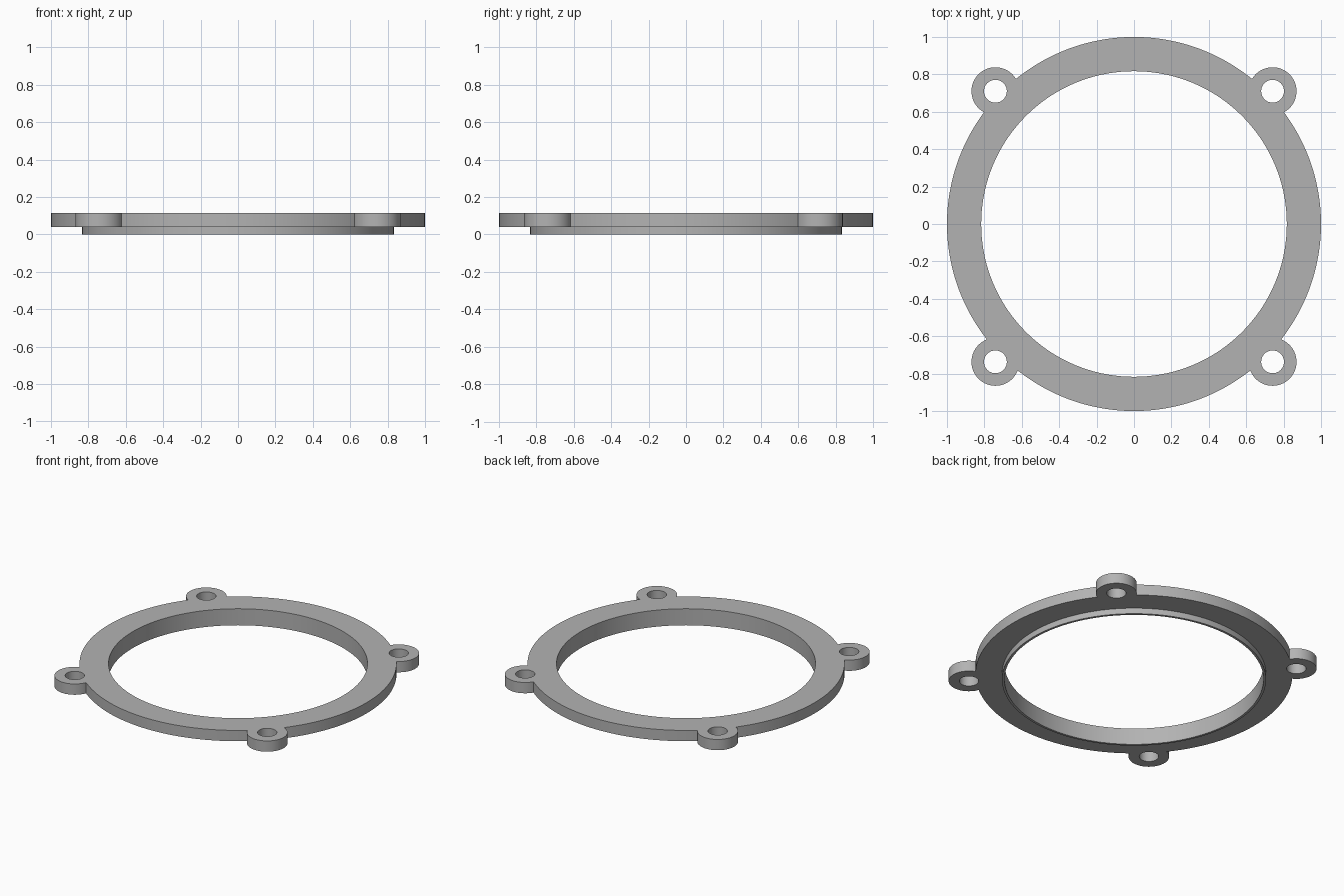
import bpy, bmesh, math
from mathutils import Matrix, Vector

cube = bpy.data.objects.get("Cube")
if cube:
    bpy.data.objects.remove(cube, do_unlink=True)

INNER, LIP, OUTER = 0.817, 0.833, 1.0
BASE, TOP = 0.04, 0.115
LUG_R, HOLE_R = 0.128, 0.061
LUG_X, LUG_BACK, LUG_FRONT = 0.741, 0.71, -0.737

grey = bpy.data.materials.new("plain_grey")
grey.use_nodes = True
colour = (0.45, 0.45, 0.45, 1)
grey.diffuse_color = colour
grey.node_tree.nodes["Principled BSDF"].inputs["Base Color"].default_value = colour


def make_object(name, bm):
    bmesh.ops.recalc_face_normals(bm, faces=bm.faces)
    mesh = bpy.data.meshes.new(name)
    bm.to_mesh(mesh)
    bm.free()
    mesh.materials.append(grey)
    obj = bpy.data.objects.new(name, mesh)
    bpy.context.collection.objects.link(obj)
    return obj


def lathe(name, profile, steps):
    """Spin a closed (radius, height) profile around z."""
    bm = bmesh.new()
    verts = [bm.verts.new((r, 0, z)) for r, z in profile]
    edges = [bm.edges.new((v, verts[i - 1])) for i, v in enumerate(verts)]
    bmesh.ops.spin(bm, geom=verts + edges, cent=(0, 0, 0), axis=(0, 0, 1),
                   angle=math.tau, steps=steps, use_merge=True)
    bmesh.ops.remove_doubles(bm, verts=bm.verts, dist=1e-5)
    return make_object(name, bm)


def cylinders(name, radius, low, high, steps):
    """One upright cylinder at each lug position."""
    bm = bmesh.new()
    for x in (-LUG_X, LUG_X):
        for y in (LUG_FRONT, LUG_BACK):
            bmesh.ops.create_cone(
                bm, cap_ends=True, segments=steps, radius1=radius, radius2=radius,
                depth=high - low,
                matrix=Matrix.Translation(Vector((x, y, (low + high) / 2))))
    return make_object(name, bm)


def boolean(target, tool, operation):
    mod = target.modifiers.new(operation.lower(), 'BOOLEAN')
    mod.operation, mod.object, mod.solver = operation, tool, 'EXACT'
    bpy.context.view_layer.objects.active = target
    bpy.ops.object.modifier_apply(modifier=mod.name)
    bpy.data.objects.remove(tool, do_unlink=True)


# Flange with a thin locating lip underneath
ring = lathe("flange_ring", [(INNER, 0), (LIP, 0), (LIP, BASE), (OUTER, BASE),
                             (OUTER, TOP), (INNER, TOP)], 144)

# Four mounting lugs, then their screw holes
boolean(ring, cylinders("mounting_lugs", LUG_R, BASE, TOP, 64), 'UNION')
boolean(ring, cylinders("screw_holes", HOLE_R, -0.1, TOP + 0.1, 48), 'DIFFERENCE')

bpy.ops.object.select_all(action='DESELECT')
ring.select_set(True)
bpy.context.view_layer.objects.active = ring
bpy.ops.object.shade_smooth_by_angle(angle=math.radians(30))
